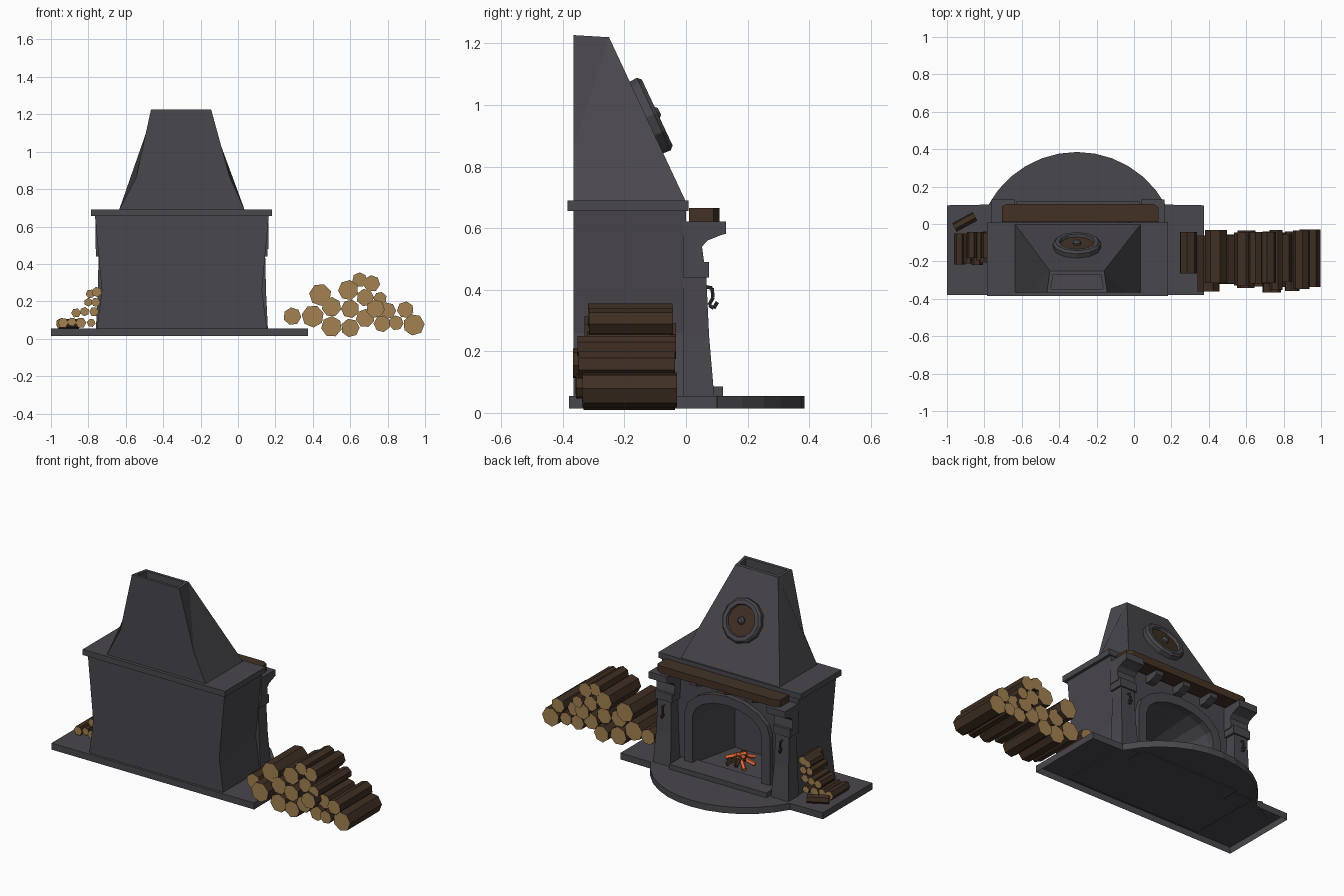
import bpy, bmesh, math, random
from mathutils import Vector

if "Cube" in bpy.data.objects:
    bpy.data.objects.remove(bpy.data.objects["Cube"])

random.seed(4)
CX = -0.30  # centre line of the fireplace


def material(name, rgb):
    m = bpy.data.materials.new(name)
    m.diffuse_color = (*rgb, 1)
    m.use_nodes = True
    m.node_tree.nodes["Principled BSDF"].inputs["Base Color"].default_value = m.diffuse_color
    return m


STONE = material("dark stone", (0.066, 0.063, 0.073))
BARK = material("bark brown", (0.050, 0.028, 0.017))
BEAM = material("beam wood", (0.056, 0.031, 0.018))
CUT = material("cut wood", (0.36, 0.22, 0.085))
EMBER = material("glowing ember", (0.85, 0.16, 0.05))
IRON = material("iron", (0.035, 0.035, 0.04))


def finish(name, bm, mats):
    bmesh.ops.recalc_face_normals(bm, faces=bm.faces)
    me = bpy.data.meshes.new(name)
    bm.to_mesh(me)
    bm.free()
    for m in mats:
        me.materials.append(m)
    ob = bpy.data.objects.new(name, me)
    bpy.context.collection.objects.link(ob)
    return ob


def loft(name, rings, mats, start=True, cap_mats=(0, 0)):
    """Skin a list of equal loops, with caps on the ends."""
    bm = bmesh.new()
    vs = [[bm.verts.new(p) for p in r] for r in rings]
    n = len(vs[0])
    for a, b in zip(vs, vs[1:]):
        for i in range(n):
            bm.faces.new((a[i], a[(i + 1) % n], b[(i + 1) % n], b[i]))
    if start:
        bm.faces.new(vs[0]).material_index = cap_mats[0]
    bm.faces.new(vs[-1]).material_index = cap_mats[1]
    return finish(name, bm, mats)


def rect(x0, x1, y0, y1, z):
    return [(x0, y0, z), (x1, y0, z), (x1, y1, z), (x0, y1, z)]


def box(name, x0, x1, y0, y1, z0, z1, mat=STONE):
    return loft(name, [rect(x0, x1, y0, y1, z0), rect(x0, x1, y0, y1, z1)], [mat])


def turned(name, p, direction, steps, n, mats, cap_mats=(0, 0), spin=0.0):
    """Rings of (radius, distance) along a direction from p."""
    q = Vector(direction).to_track_quat('Z', 'X')
    rings = [[Vector(p) + q @ Vector((r * math.cos(spin + i * math.tau / n),
                                      r * math.sin(spin + i * math.tau / n), d))
              for i in range(n)] for r, d in steps]
    return loft(name, rings, mats, True, cap_mats)


def log(name, a, b, r, n=7, mats=(BARK, CUT), ends=1):
    d = Vector(b) - Vector(a)
    return turned(name, a, d, [(r, 0), (r, d.length)], n, mats, (ends, ends),
                  random.uniform(0, 6))


# base slab with the curved hearth, open underneath
arc = []
for i in range(13):
    t = math.radians(61.5) * (1 - i / 6)
    arc.append((CX - 0.005 + 0.538 * math.sin(t), -0.153 + 0.538 * math.cos(t)))
outline = [(-1, -0.38), (0.375, -0.38), (0.375, 0.1)] + arc + [(-1, 0.1)]
loft("hearth_slab", [[(x, y, z) for x, y in outline] for z in (0.015, 0.055)], [STONE], False)
box("hearth_step", CX - 0.33, CX + 0.33, -0.02, 0.12, 0.05, 0.085)

# waisted body with an arched firebox cut into it
body = loft("fireplace_body", [rect(CX - w, CX + w, -0.365, 0.0, z)
            for z, w in ((0.05, 0.455), (0.26, 0.428), (0.66, 0.465))], [STONE])


def arch(hw, spring, top, y, floor):
    pts = [(CX - hw, y, floor), (CX + hw, y, floor)]
    for i in range(9):
        t = math.pi * i / 8
        pts.append((CX + hw * math.cos(t), y, spring + (top - spring) * math.sin(t)))
    return pts


cutter = loft("firebox_cutter", [arch(0.235, 0.37, 0.50, 0.05, 0.075),
                                 arch(0.235, 0.37, 0.50, -0.01, 0.075),
                                 arch(0.17, 0.34, 0.45, -0.29, 0.075)], [STONE])
mod = body.modifiers.new("firebox", 'BOOLEAN')
mod.operation = 'DIFFERENCE'
mod.solver = 'EXACT'
mod.object = cutter
bpy.context.view_layer.objects.active = body
bpy.ops.object.modifier_apply(modifier=mod.name)
bpy.data.objects.remove(cutter)

# raised arch surround: a band bent round the opening
bm = bmesh.new()
loops = [[bm.verts.new(p) for p in pts[1:] + pts[:1]] for pts in
         (arch(0.235, 0.37, 0.50, -0.01, 0.075), arch(0.235, 0.37, 0.50, 0.03, 0.075),
          arch(0.29, 0.38, 0.555, 0.03, 0.075), arch(0.29, 0.38, 0.555, -0.01, 0.075))]
for k in range(4):
    a, b = loops[k], loops[(k + 1) % 4]
    for i in range(len(a) - 1):
        bm.faces.new((a[i], a[i + 1], b[i + 1], b[i]))
for i in (0, -1):
    bm.faces.new([l[i] for l in loops])
finish("arch_surround", bm, [STONE])

# pillars, corbels and hooks, mirrored
corbel = [(-0.01, 0.48), (0.06, 0.48), (0.052, 0.54), (0.07, 0.56), (0.115, 0.578),
          (0.13, 0.582), (0.13, 0.622), (-0.01, 0.622)]
hook = [(0.06, 0.41), (0.085, 0.405), (0.088, 0.375), (0.075, 0.35), (0.09, 0.34), (0.102, 0.36)]
for side, s in (("left", -1), ("right", 1)):
    x = CX + s * 0.4
    loft(side + "_pillar", [rect(x - w, x + w, -0.01, d, z) for z, w, d in
         ((0.05, 0.06, 0.092), (0.25, 0.05, 0.075), (0.46, 0.045, 0.065))], [STONE])
    box(side + "_capital", x - 0.058, x + 0.058, -0.01, 0.075, 0.44, 0.49)
    loft(side + "_corbel", [[(x + e, y, z) for y, z in corbel] for e in (-0.062, 0.062)], [STONE])
    for i, (a, b) in enumerate(zip(hook, hook[1:])):
        log(f"{side}_hook_{i}", (x, *a), (x, *b), 0.006, 5, [IRON], 0)

# small brackets and mantel beam
for i in range(3):
    x = CX + (i - 1) * 0.19
    loft(f"bracket_{i}", [rect(x - 0.025, x + 0.025, -0.01, 0.04, 0.575),
                          rect(x - 0.025, x + 0.025, -0.01, 0.09, 0.595),
                          rect(x - 0.025, x + 0.025, -0.01, 0.09, 0.622)], [STONE])
loft("mantel_beam", [[(x, y0, 0.62), (x, y1, 0.62), (x, y1, 0.665), (x, y0, 0.665)]
     for x, y0, y1 in ((-0.705, 0.01, 0.095), (-0.68, 0.01, 0.108),
                       (0.10, 0.01, 0.108), (0.13, 0.01, 0.09))], [BEAM])
box("top_ledge", -0.785, 0.182, -0.385, 0.008, 0.655, 0.69)

# tapering chimney hood with a sunk flue
bm = bmesh.new()
v = [bm.verts.new(p) for p in (
    (-0.637, -0.365, 0.685), (0.037, -0.365, 0.685), (0.037, 0, 0.685), (-0.637, 0, 0.685),
    (-0.545, -0.365, 0.86), (-0.043, -0.365, 0.86), (-0.465, -0.365, 1.227),
    (-0.144, -0.365, 1.227), (-0.16, -0.25, 1.22), (-0.45, -0.25, 1.22))]
for f in ((0, 1, 5, 7, 6, 4), (3, 2, 8, 9), (1, 2, 8, 5), (5, 8, 7), (0, 4, 9, 3),
          (4, 6, 9), (0, 3, 2, 1)):
    bm.faces.new([v[i] for i in f])
top = bm.faces.new([v[i] for i in (6, 7, 8, 9)])
bmesh.ops.recalc_face_normals(bm, faces=bm.faces)
bmesh.ops.inset_region(bm, faces=[top], thickness=0.027)
for vert in bmesh.ops.extrude_face_region(bm, geom=[top])["geom"]:
    if isinstance(vert, bmesh.types.BMVert):
        vert.co.z -= 0.05
bm.faces.remove(top)
finish("chimney_hood", bm, [STONE])

# round plaque on the hood
nrm = Vector((0, 0.906, 0.423))
mid = Vector((CX - 0.005, -0.127, 0.96))
turned("plaque", mid, nrm, [(0.128, -0.01), (0.13, 0.025), (0.118, 0.037), (0.095, 0.037),
                            (0.09, 0.022)], 12, [STONE, BEAM], (0, 1))
turned("plaque_boss", mid, nrm, [(0.022, 0.015), (0.022, 0.035), (0.012, 0.045)], 8, [STONE])

# large log pile: x, z, radius
pile = [(.29, .12, .048), (.40, .12, .06), (.44, .235, .06), (.50, .065, .056),
        (.60, .058, .05), (.50, .17, .053), (.59, .26, .055), (.60, .16, .05),
        (.65, .315, .04), (.715, .295, .045), (.68, .22, .047), (.68, .11, .05),
        (.76, .215, .036), (.735, .16, .05), (.77, .08, .045), (.80, .15, .045),
        (.845, .085, .04), (.895, .155, .045), (.94, .075, .058)]
for i, (x, z, r) in enumerate(pile):
    y0 = -0.265 if i == 0 else random.uniform(-0.37, -0.31)
    log(f"log_{i}", (x, y0, z), (x, random.uniform(-0.065, -0.025), z), r)

# small kindling pile and one loose piece
kindling = [(-.935, .085), (-.888, .09), (-.84, .085), (-.785, .085), (-.866, .138), (-.82, .145),
            (-.77, .145), (-.80, .195), (-.76, .195), (-.79, .24), (-.755, .25)]
for i, (x, z) in enumerate(kindling):
    log(f"kindling_{i}", (x, random.uniform(-0.22, -0.18), z),
        (x, random.uniform(-0.055, -0.04), z), random.uniform(0.023, 0.03), 6)
log("loose_kindling", (-0.96, -0.02, 0.08), (-0.85, 0.04, 0.08), 0.026, 6)

# fire: charred wood and glowing embers crossed in a heap
for i in range(9):
    a = i * 2.4
    d = Vector((math.cos(a), math.sin(a), 0)) * 0.075
    c = Vector((CX + 0.01, -0.12, 0.10 + 0.004 * i))
    up = Vector((0, 0, 0.02))
    log(f"fire_wood_{i}", c + d * 1.15 - up, c - d * 0.45 + up, 0.013, 5,
        [BARK if i % 3 == 0 else EMBER], 0)
